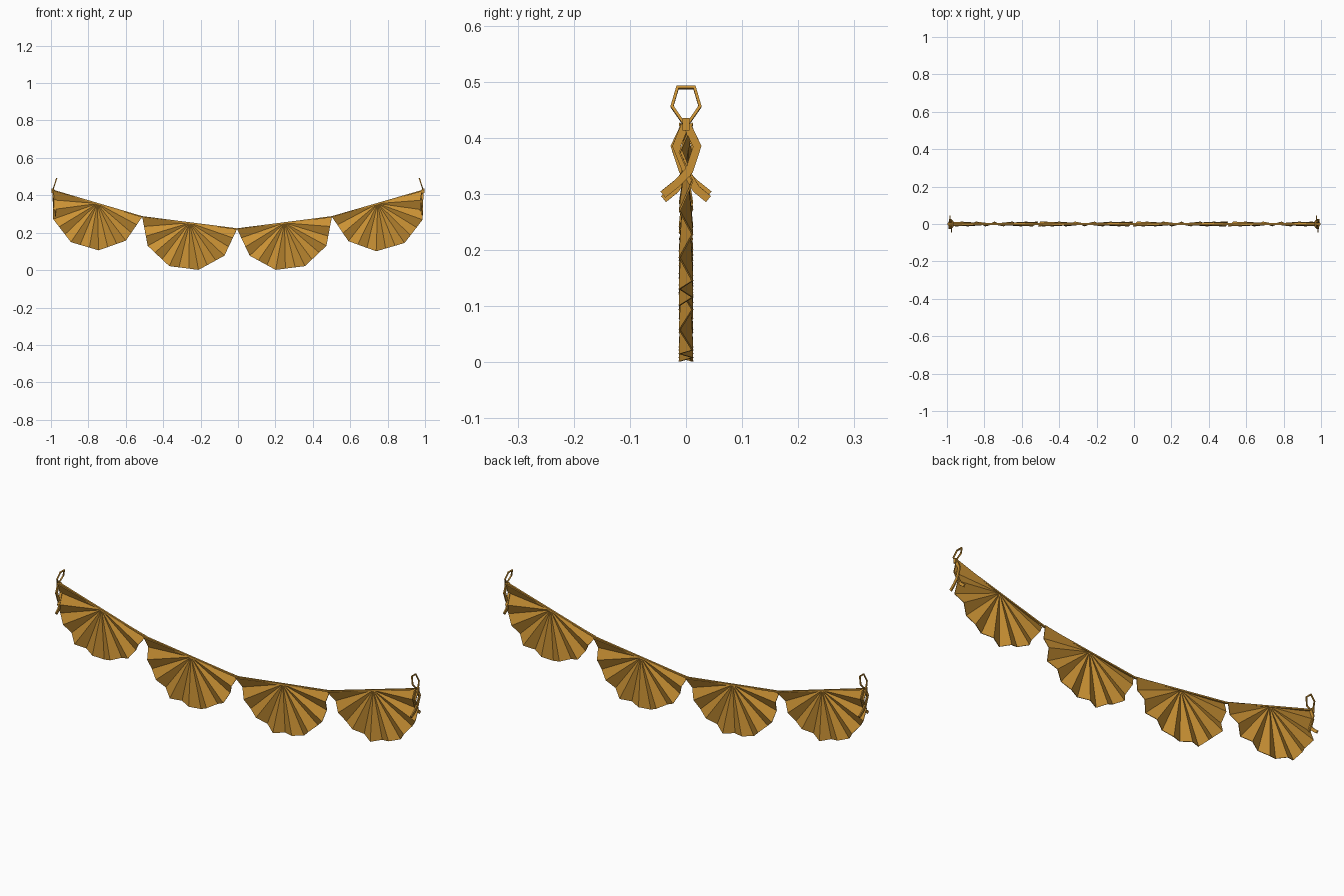
import bpy, math
from mathutils import Vector

cube = bpy.data.objects.get("Cube")
if cube:
    bpy.data.objects.remove(cube, do_unlink=True)

ochre = bpy.data.materials.new("ochre paper")
ochre.use_nodes = True
colour = (0.60, 0.29, 0.035, 1)
ochre.diffuse_color = colour
ochre.node_tree.nodes["Principled BSDF"].inputs["Base Color"].default_value = colour


def make(name, verts, faces, thickness):
    """Flat-shaded sheet given an even thickness."""
    mesh = bpy.data.meshes.new(name)
    mesh.from_pydata(verts, [], faces)
    mesh.materials.append(ochre)
    obj = bpy.data.objects.new(name, mesh)
    bpy.context.collection.objects.link(obj)
    solid = obj.modifiers.new("thickness", 'SOLIDIFY')
    solid.thickness = thickness
    solid.offset = 0
    return obj


def ribbon(name, path, width, place, thickness, closed=False):
    """Flat strip along a 2D path; place() maps each 2D point into the model."""
    pts = [Vector(p) for p in path]
    n = len(pts)
    verts = []
    for i, p in enumerate(pts):
        before = pts[i - 1] if closed or i else p
        after = pts[(i + 1) % n] if closed or i < n - 1 else p
        a = (p - before).normalized()
        b = (after - p).normalized()
        t = (a + b).normalized()
        side = Vector((-t.y, t.x))
        mitre = max(0.6, t.dot(b if b.length else a))
        for s in (-1, 1):
            verts.append(place(p + side * s * width / 2 / mitre))
    faces = [(2 * i, 2 * i + 1, 2 * ((i + 1) % n) + 1, 2 * ((i + 1) % n))
             for i in range(n if closed else n - 1)]
    return make(name, verts, faces, thickness)


# Hanging points of the sagging string
hang = [Vector(p) for p in [(-0.992, 0.427), (-0.512, 0.285), (-0.005, 0.22),
                            (0.502, 0.285), (0.992, 0.427)]]

# Pleated half-round fans: five straight rim sides, three pleats on each
SIDES, PLEATS, DEPTH = 5, 3, 0.0115
for k in range(4):
    a, b = hang[k], hang[k + 1]
    centre = (a + b) / 2
    radius = (b - a).length / 2
    start = math.atan2(a.y - centre.y, a.x - centre.x) % math.tau
    corners = [centre + radius * Vector((math.cos(start + math.pi * i / SIDES),
                                         math.sin(start + math.pi * i / SIDES)))
               for i in range(SIDES + 1)]
    verts = [(centre.x, 0, centre.y)]
    total = SIDES * PLEATS
    for j in range(total + 1):
        i = min(j // PLEATS, SIDES - 1)
        p = corners[i].lerp(corners[i + 1], j / PLEATS - i)
        verts.append((p.x, DEPTH if j % 2 else -DEPTH, p.y))
    make(f"fan_{k + 1}", verts, [(0, j + 1, j + 2) for j in range(total)], 0.003)

# String along the top of the fans
ribbon("string", hang, 0.007, lambda p: (p.x, 0, p.y), 0.009)

# Tied loop and two crossing tails at each end
loop = [(0, 0.42), (0.025, 0.456), (0.015, 0.490), (-0.015, 0.490), (-0.025, 0.456)]
tail_a = [(0, 0.427), (0.020, 0.385), (0.006, 0.342), (-0.016, 0.319), (-0.041, 0.299)]
tail_b = [(0, 0.427), (-0.017, 0.385), (0.003, 0.335), (0.018, 0.309), (0.040, 0.291)]
for s, end in ((-1, "right"), (1, "left")):
    ribbon(f"{end}_loop", loop, 0.005,
           lambda p: (s * (0.993 - 0.33 * (p.y - 0.42)), s * p.x, p.y), 0.006, True)
    for path, inset, tag in ((tail_a, 0.988, "front"), (tail_b, 0.980, "back")):
        ribbon(f"{end}_{tag}_tail", path, 0.014,
               lambda p: (s * (inset + 0.04 * (p.y - 0.4)), s * p.x, p.y), 0.006)
    # Small knot joining loop, string and tails
    knot = [(0, 0.435), (0, 0.413)]
    ribbon(f"{end}_knot", knot, 0.012, lambda p: (s * 0.991, p.x, p.y), 0.012)
